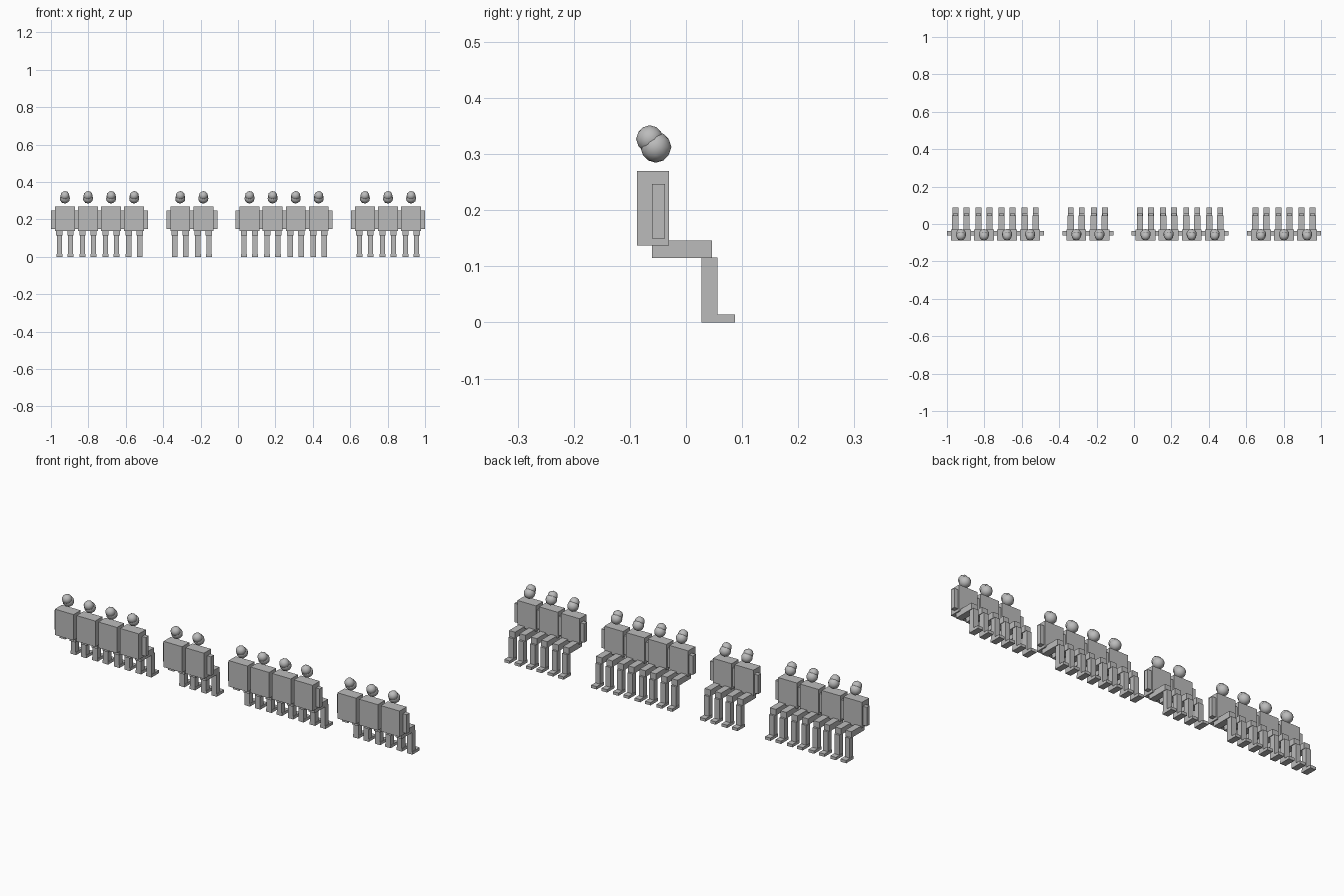
import bpy
import bmesh
from mathutils import Matrix, Vector

if "Cube" in bpy.data.objects:
    bpy.data.objects.remove(bpy.data.objects["Cube"])

grey = bpy.data.materials.new("plain_grey")
grey.diffuse_color = (0.5, 0.5, 0.5, 1)
grey.use_nodes = True
grey.node_tree.nodes["Principled BSDF"].inputs["Base Color"].default_value = grey.diffuse_color


def finish(bm, name, smooth=False):
    mesh = bpy.data.meshes.new(name)
    bm.to_mesh(mesh)
    bm.free()
    mesh.materials.append(grey)
    for p in mesh.polygons:
        p.use_smooth = smooth
    return mesh


def box(name, x, y, z):
    """Box mesh from (low, high) ranges."""
    bm = bmesh.new()
    size = [b - a for a, b in (x, y, z)]
    mid = Vector([(a + b) / 2 for a, b in (x, y, z)])
    bmesh.ops.create_cube(bm, size=1, matrix=Matrix.Translation(mid) @ Matrix.Diagonal((*size, 1)))
    return finish(bm, name)


def ball(name, r, y, z):
    bm = bmesh.new()
    bmesh.ops.create_icosphere(bm, subdivisions=2, radius=r, matrix=Matrix.Translation((0, y, z)))
    return finish(bm, name, True)


# Centre parts of one seated figure
parts = [
    box("torso", (-0.053, 0.053), (-0.0875, -0.030), (0.1375, 0.27)),
    ball("head", 0.0278, -0.0538, 0.3125),
    ball("hair", 0.0245, -0.0645, 0.327),
]
# Limbs, one of each per side
for name, s in (("left", -1), ("right", 1)):
    def side(a, b):
        return tuple(sorted((s * a, s * b)))
    parts += [
        box(name + "_arm", side(0.053, 0.0747), (-0.061, -0.0375), (0.15, 0.247)),
        box(name + "_thigh", side(0.0125, 0.0465), (-0.061, 0.0465), (0.115, 0.1465)),
        box(name + "_shin", side(0.0155, 0.0435), (0.028, 0.0565), (0.0, 0.116)),
        box(name + "_foot", side(0.014, 0.045), (0.028, 0.0875), (0.0, 0.0145)),
    ]

# Row of sixteen places, with three left empty
for k in range(16):
    if k in (4, 7, 12):
        continue
    for mesh in parts:
        ob = bpy.data.objects.new(f"{mesh.name}_{k + 1}", mesh)
        ob.location.x = -0.9253 + 0.12337 * k
        bpy.context.collection.objects.link(ob)
